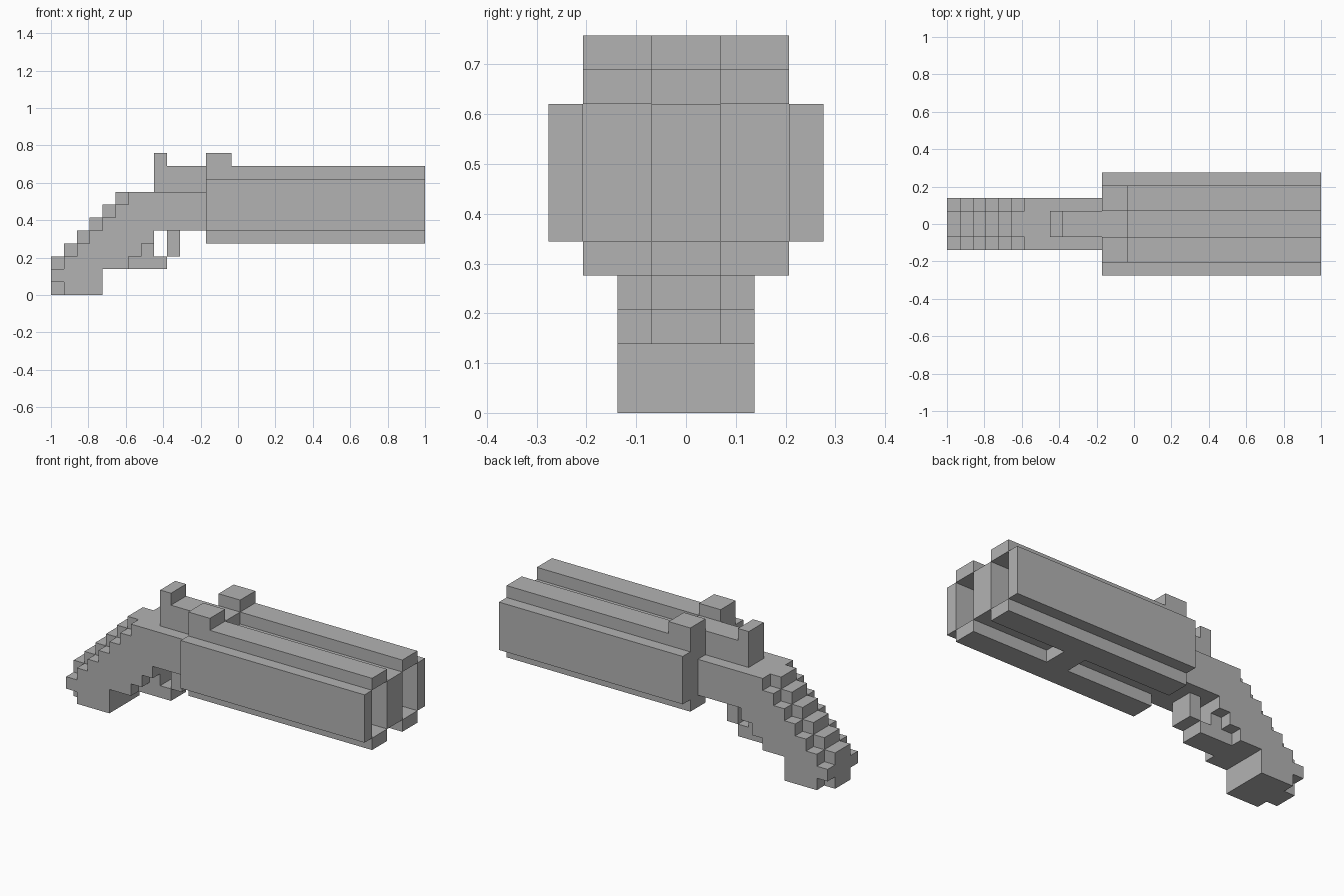
import bpy
import bmesh

cube = bpy.data.objects.get("Cube")
if cube:
    bpy.data.objects.remove(cube, do_unlink=True)

U = 2 / 29          # one block of the grid
LENGTH = 29

grey = bpy.data.materials.new("grey metal")
grey.use_nodes = True
grey.diffuse_color = (0.45, 0.45, 0.45, 1)
grey.node_tree.nodes["Principled BSDF"].inputs["Base Color"].default_value = grey.diffuse_color


def prism(name, rows, z, y0, y1):
    """Extrude a stepped side profile: one (start, end) span per row, from z upward."""
    left, right = [], []
    for i, (a, b) in enumerate(rows):
        left += [(a, z + i), (a, z + i + 1)]
        right += [(b, z + i), (b, z + i + 1)]
    outline = []
    for p in right + left[::-1]:
        if not outline or p != outline[-1]:
            outline.append(p)
    bm = bmesh.new()
    verts = [bm.verts.new(((x - LENGTH / 2) * U, y0 * U, h * U)) for x, h in outline]
    face = bm.faces.new(verts)
    out = bmesh.ops.extrude_face_region(bm, geom=[face])
    moved = [v for v in out["geom"] if isinstance(v, bmesh.types.BMVert)]
    bmesh.ops.translate(bm, verts=moved, vec=(0, (y1 - y0) * U, 0))
    bmesh.ops.dissolve_limit(bm, angle_limit=0.01, verts=bm.verts, edges=bm.edges)
    bmesh.ops.recalc_face_normals(bm, faces=bm.faces)
    mesh = bpy.data.meshes.new(name)
    bm.to_mesh(mesh)
    bm.free()
    mesh.materials.append(grey)
    obj = bpy.data.objects.new(name, mesh)
    bpy.context.collection.objects.link(obj)
    return obj


def block(name, x0, x1, y0, y1, z0, z1):
    return prism(name, [(x0, x1)] * (z1 - z0), z0, y0, y1)


def pair(name, rows, z, y0, y1):
    prism("left_" + name, rows, z, y0, y1)
    prism("right_" + name, rows, z, -y1, -y0)


# Grip and receiver: raised centre with stepped cheeks
prism("grip_core", [(0, 4), (0, 4), (0, 9), (1, 8), (2, 8),
                    (3, 12), (4, 12), (5, 12)], 0, -1, 1)
pair("grip_cheek", [(1, 4), (0, 4), (1, 6), (2, 7), (3, 8),
                    (4, 12), (5, 12), (6, 12)], 0, 1, 2)

# Top ridge with hammer, and front of the trigger guard
prism("hammer_ridge", [(8, 12), (8, 14), (8, 9)], 8, -1, 1)
block("guard_front", 9, 10, -1, 1, 3, 5)

# Twin open barrels
block("barrel_divider", 12, LENGTH, -1, 1, 5, 9)
block("underside_bridge", 20, 22, -1, 1, 4, 5)
barrel = (12, LENGTH)
pair("barrel_side", [barrel] * 4, 5, 3, 4)
pair("barrel_floor", [barrel], 4, 1, 3)
pair("barrel_roof", [barrel, (12, 14)], 9, 1, 3)   # rear sight on top
pair("barrel_plug", [(12, 13)] * 4, 5, 1, 3)
